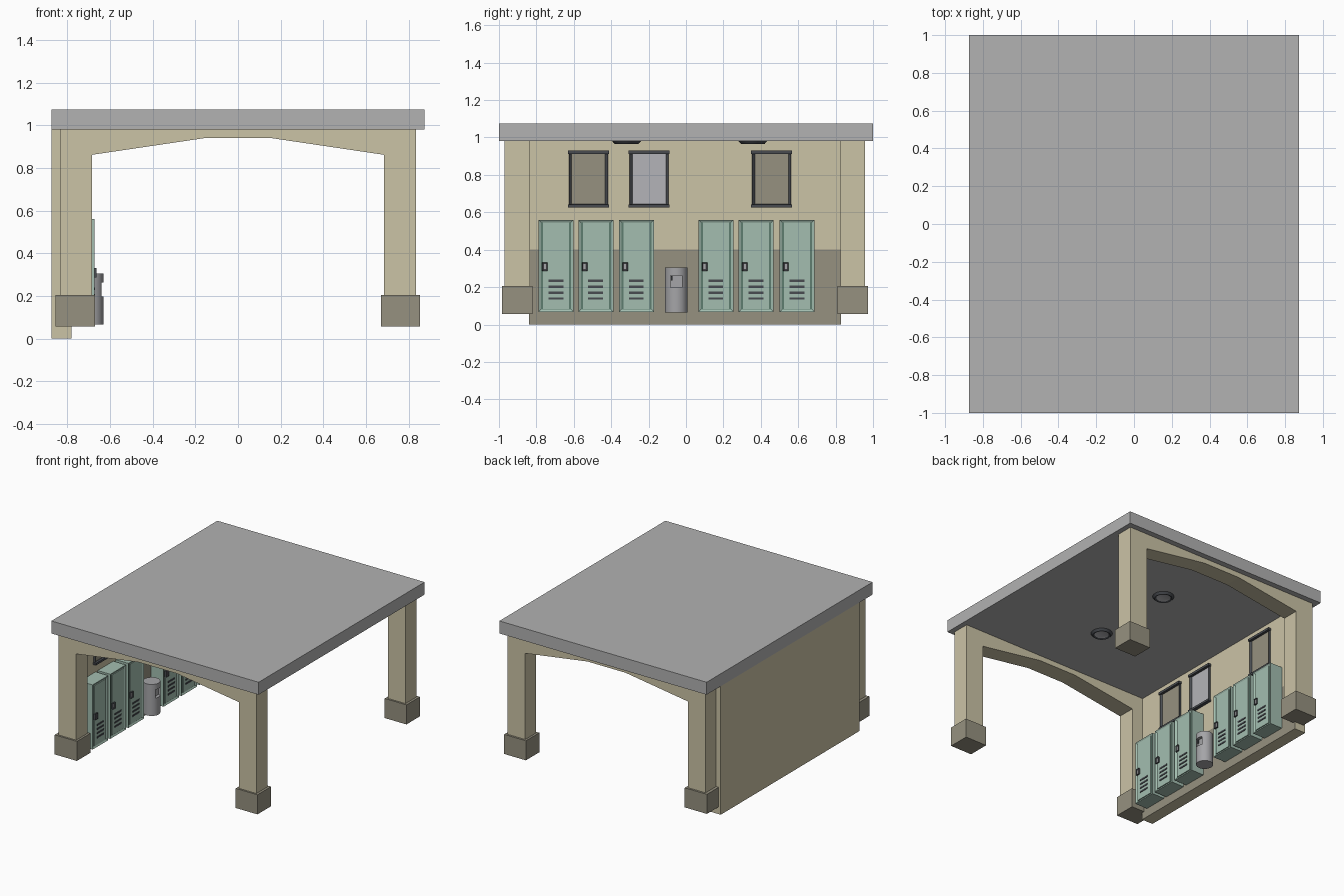
import bpy, bmesh, math
from mathutils import Matrix

if "Cube" in bpy.data.objects:
    bpy.data.objects.remove(bpy.data.objects["Cube"])


def mat(name, r, g, b):
    m = bpy.data.materials.new(name)
    lin = [((c / 255 + 0.055) / 1.055) ** 2.4 for c in (r, g, b)]
    m.diffuse_color = (*lin, 1)
    m.use_nodes = True
    m.node_tree.nodes["Principled BSDF"].inputs["Base Color"].default_value = m.diffuse_color
    return m


CREAM = mat("cream plaster", 203, 195, 166)
BROWN = mat("grey brown", 150, 145, 128)
ROOF = mat("roof grey", 178, 178, 178)
GREEN = mat("locker green", 163, 190, 176)
DKGREEN = mat("dark green", 95, 125, 112)
DARK = mat("dark metal", 72, 75, 80)
STEEL = mat("steel grey", 165, 165, 168)
PALE = mat("pale board", 180, 180, 184)


def finish(name, bm, mats):
    me = bpy.data.meshes.new(name)
    bmesh.ops.recalc_face_normals(bm, faces=bm.faces)
    bm.to_mesh(me)
    bm.free()
    for m in mats:
        me.materials.append(m)
    ob = bpy.data.objects.new(name, me)
    bpy.context.collection.objects.link(ob)
    return ob


def box_bm(x0, x1, y0, y1, z0, z1):
    bm = bmesh.new()
    bmesh.ops.create_cube(bm, size=1, matrix=Matrix.Translation(
        ((x0 + x1) / 2, (y0 + y1) / 2, (z0 + z1) / 2))
        @ Matrix.Diagonal((x1 - x0, y1 - y0, z1 - z0, 1)))
    return bm


def box(name, x0, x1, y0, y1, z0, z1, m):
    return finish(name, box_bm(x0, x1, y0, y1, z0, z1), [m])


def recessed(name, dims, border, depth, mats):
    """Box whose +x face is inset and pushed in, second material inside."""
    bm = box_bm(*dims)
    bm.normal_update()
    f = max(bm.faces, key=lambda f: f.normal.x)
    bmesh.ops.inset_region(bm, faces=[f], thickness=border, use_even_offset=True)
    for v in f.verts:
        v.co.x -= depth
    f.material_index = 1
    return finish(name, bm, mats)


def cylinder(name, x, y, z0, z1, r0, r1, m, n=32):
    bm = bmesh.new()
    bmesh.ops.create_cone(bm, cap_ends=True, segments=n, radius1=r0, radius2=r1,
                          depth=z1 - z0, matrix=Matrix.Translation((x, y, (z0 + z1) / 2)))
    return finish(name, bm, [m])


def smooth(ob):
    bpy.ops.object.select_all(action='DESELECT')
    ob.select_set(True)
    bpy.context.view_layer.objects.active = ob
    bpy.ops.object.shade_smooth_by_angle(angle=math.radians(35))


# Roof slab
box("roof", -0.874, 0.874, -1, 1, 0.98, 1.075, ROOF)

# Side wall with a darker band on its inner face
bm = box_bm(-0.874, -0.78, -0.84, 0.83, 0, 0.98)
bmesh.ops.bisect_plane(bm, geom=bm.verts[:] + bm.edges[:] + bm.faces[:],
                       plane_co=(0, 0, 0.4), plane_no=(0, 0, 1))
bm.normal_update()
for f in bm.faces:
    if f.normal.x > 0.9 and f.calc_center_median().z < 0.4:
        f.material_index = 1
finish("side_wall", bm, [CREAM, BROWN])

# Arched portals (columns and beam in one profile) with plinths
half = [(0.16, 0.94), (0.686, 0.862), (0.686, 0.1), (0.835, 0.1), (0.835, 0.98)]
profile = half + [(-x, z) for x, z in reversed(half)]
for label, y0, y1 in (("front", -0.97, -0.835), ("back", 0.825, 0.957)):
    bm = bmesh.new()
    face = bm.faces.new([bm.verts.new((x, y0, z)) for x, z in profile])
    ext = bmesh.ops.extrude_face_region(bm, geom=[face])["geom"]
    for v in ext:
        if isinstance(v, bmesh.types.BMVert):
            v.co.y = y1
    finish(label + "_arch", bm, [CREAM])
    for side, x0, x1 in (("left", -0.857, -0.67), ("right", 0.67, 0.853)):
        box(f"{label}_{side}_plinth", x0, x1, y0 - 0.014, y1 + 0.015, 0.056, 0.205, BROWN)

# Lockers
for i, y in enumerate((-0.695, -0.482, -0.265, 0.16, 0.375, 0.594)):
    w = 0.094
    n = f"locker_{i + 1}"
    recessed(n + "_body", (-0.78, -0.674, y - w, y + w, 0.067, 0.56), 0.014, 0.008,
             [GREEN, DKGREEN])
    box(n + "_door", -0.684, -0.675, y - 0.07, y + 0.07, 0.083, 0.545, GREEN)
    recessed(n + "_handle", (-0.678, -0.664, y - 0.075, y - 0.045, 0.286, 0.332),
             0.007, 0.005, [DARK, STEEL])
    for k in range(4):
        z = 0.139 + 0.0315 * k
        box(f"{n}_vent_{k + 1}", -0.678, -0.671, y - 0.041, y + 0.039,
            z - 0.006, z + 0.006, DARK)

# Framed boards on the wall
for i, (y, m) in enumerate(((-0.522, BROWN), (-0.197, PALE), (0.458, BROWN))):
    n = f"board_{i + 1}"
    recessed(n + "_frame", (-0.785, -0.762, y - 0.104, y + 0.104, 0.63, 0.925),
             0.014, 0.012, [DARK, m])
    box(n + "_header", -0.785, -0.755, y - 0.11, y + 0.11, 0.912, 0.93, DARK)
    box(n + "_ledge", -0.785, -0.755, y - 0.11, y + 0.11, 0.627, 0.643, DARK)

# Waste bin with a cut opening
bx, by = -0.692, -0.052
bin_ob = cylinder("waste_bin", bx, by, 0.065, 0.305, 0.06, 0.06, STEEL)
cutter = box("opening_cutter", bx + 0.035, bx + 0.1, by - 0.03, by + 0.03, 0.198, 0.262, STEEL)
cutter.hide_render = True
mod = bin_ob.modifiers.new("opening", 'BOOLEAN')
mod.object, mod.operation, mod.solver = cutter, 'DIFFERENCE', 'EXACT'
bpy.context.view_layer.objects.active = bin_ob
bpy.ops.object.modifier_apply(modifier="opening")
bpy.data.objects.remove(cutter)
smooth(bin_ob)
box("bin_flap_catch", bx + 0.03, bx + 0.045, by - 0.029, by - 0.019, 0.235, 0.26, DARK)

# Ceiling lamps: dark rim with a recessed pale lens
for i, y in enumerate((-0.318, 0.357)):
    bm = bmesh.new()
    bmesh.ops.create_cone(bm, cap_ends=True, segments=24, radius1=0.062, radius2=0.078,
                          depth=0.018, matrix=Matrix.Translation((0.03, y, 0.973)))
    bm.normal_update()
    f = min(bm.faces, key=lambda f: f.normal.z)
    bmesh.ops.inset_region(bm, faces=[f], thickness=0.012)
    for v in f.verts:
        v.co.z += 0.006
    f.material_index = 1
    smooth(finish(f"ceiling_lamp_{i + 1}", bm, [DARK, PALE]))
